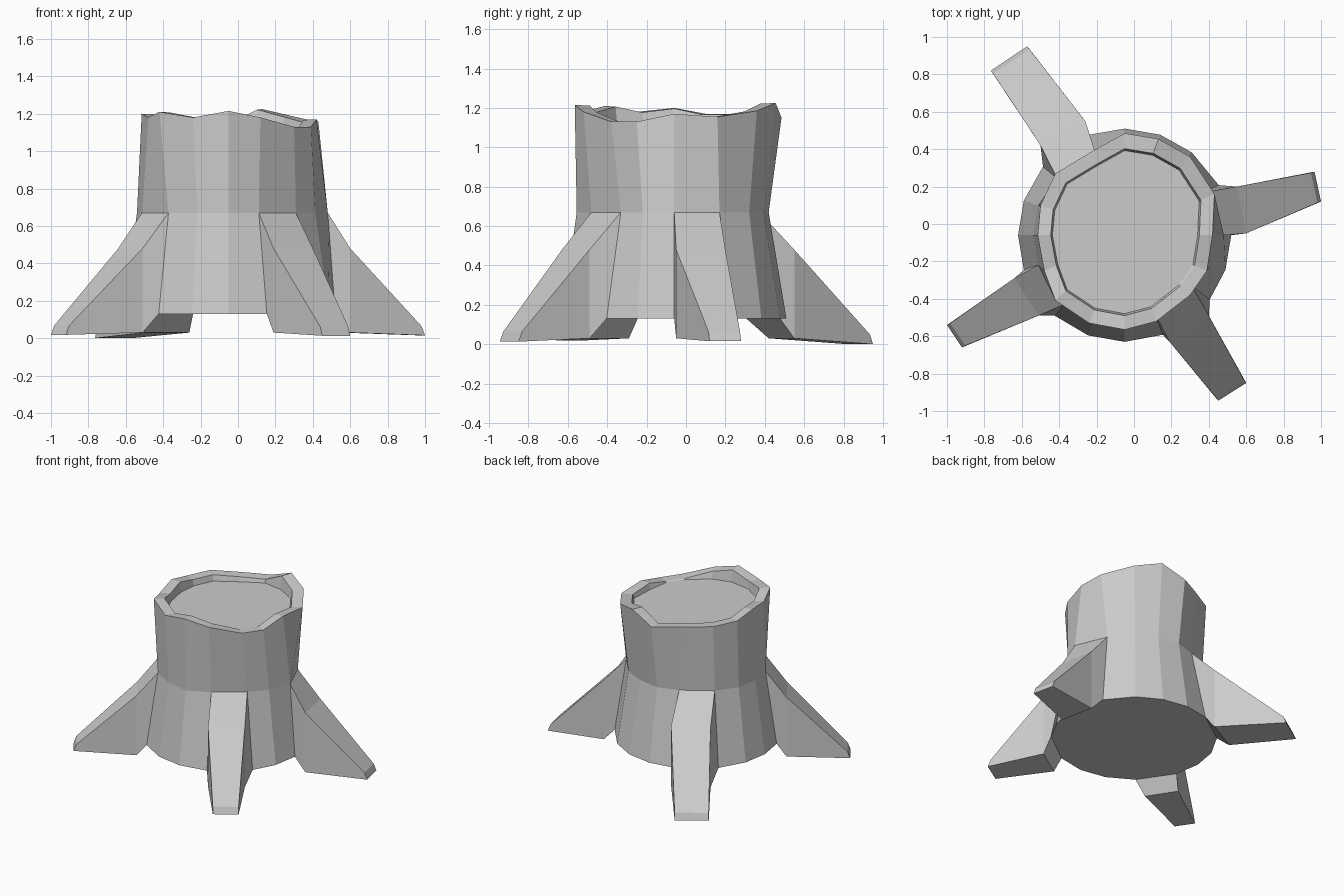
import bpy, bmesh
from math import radians, cos, sin
from mathutils import Vector

if "Cube" in bpy.data.objects:
    bpy.data.objects.remove(bpy.data.objects["Cube"])

CX, CY = -0.05, -0.06
# Sixteen trunk corners; the four wider sectors carry a root
ANGLES = [0, 28, 51, 70.5, 90, 109.5, 140, 161, 180, 199, 229, 250, 270, 291, 323, 341]
MID_R = [.53, .49, .49, .48, .48, .46, .47, .49, .49, .49, .49, .49, .495, .45, .45, .49]
# Jagged broken top edge
RIM = [(.42, -.06, 1.17), (.43, .16, 1.155), (.30, .36, 1.185), (.13, .455, 1.225),
       (-.05, .485, 1.15), (-.23, .385, 1.16), (-.42, .27, 1.17), (-.50, .10, 1.17),
       (-.515, -.06, 1.20), (-.48, -.25, 1.18), (-.42, -.41, 1.21), (-.24, -.53, 1.18),
       (-.05, -.565, 1.215), (.12, -.52, 1.18), (.30, -.38, 1.13), (.39, -.25, 1.13)]
# Root: first corner index -> knee pair, tip pair (counter-clockwise), tip height
ROOTS = {
    0: ((.60, -.05), (.55, .20), (1.0, .12), (.965, .28), .015),
    5: ((-.26, .55), (-.50, .42), (-.57, .95), (-.765, .82), .0),
    9: ((-.64, -.29), (-.51, -.49), (-1.0, -.54), (-.92, -.66), .018),
    13: ((.19, -.63), (.40, -.49), (.45, -.945), (.60, -.85), .013),
}

bm = bmesh.new()
N = len(ANGLES)


def ring(points):
    return [bm.verts.new(p) for p in points]


def polar(radii, z):
    return ring([(CX + r * cos(radians(a)), CY + r * sin(radians(a)), z)
                 for a, r in zip(ANGLES, radii)])


def bridge(a, b, skip=()):
    for i in range(len(a)):
        if i not in skip:
            j = (i + 1) % len(a)
            bm.faces.new((a[i], a[j], b[j], b[i]))


def inset(s, z=None):
    return ring([(CX + (x - CX) * s, CY + (y - CY) * s, h - .003 if z is None else z)
                 for x, y, h in RIM])


# Trunk: base, waist, broken rim, sunken cut face
base = polar([.57] * N, .13)
waist = polar(MID_R, .67)
rim = ring(RIM)
lip = inset(.85)
floor = inset(.83, 1.123)
bridge(base, waist, ROOTS)
bridge(waist, rim)
bridge(rim, lip)
bridge(lip, floor)
bm.faces.new(floor)
bm.faces.new(base[::-1])

# Roots: each open sector runs out to a knee and a blunt tip
for i, (k0, k1, t0, t1, z) in ROOTS.items():
    j = (i + 1) % N
    start = [base[i], base[j], waist[j], waist[i]]
    knee = ring([(*k0, .03), (*k1, .03), (*k1, .48), (*k0, .48)])
    back = (Vector(k0) + Vector(k1) - Vector(t0) - Vector(t1)).normalized() * .02
    tip = ring([(*t0, z), (*t1, z), (*(Vector(t1) + back), z + .05), (*(Vector(t0) + back), z + .05)])
    bridge(start, knee)
    bridge(knee, tip)
    bm.faces.new(tip)

bmesh.ops.recalc_face_normals(bm, faces=bm.faces)
mesh = bpy.data.meshes.new("tree_stump")
bm.to_mesh(mesh)
bm.free()
bpy.context.collection.objects.link(bpy.data.objects.new("tree_stump", mesh))
